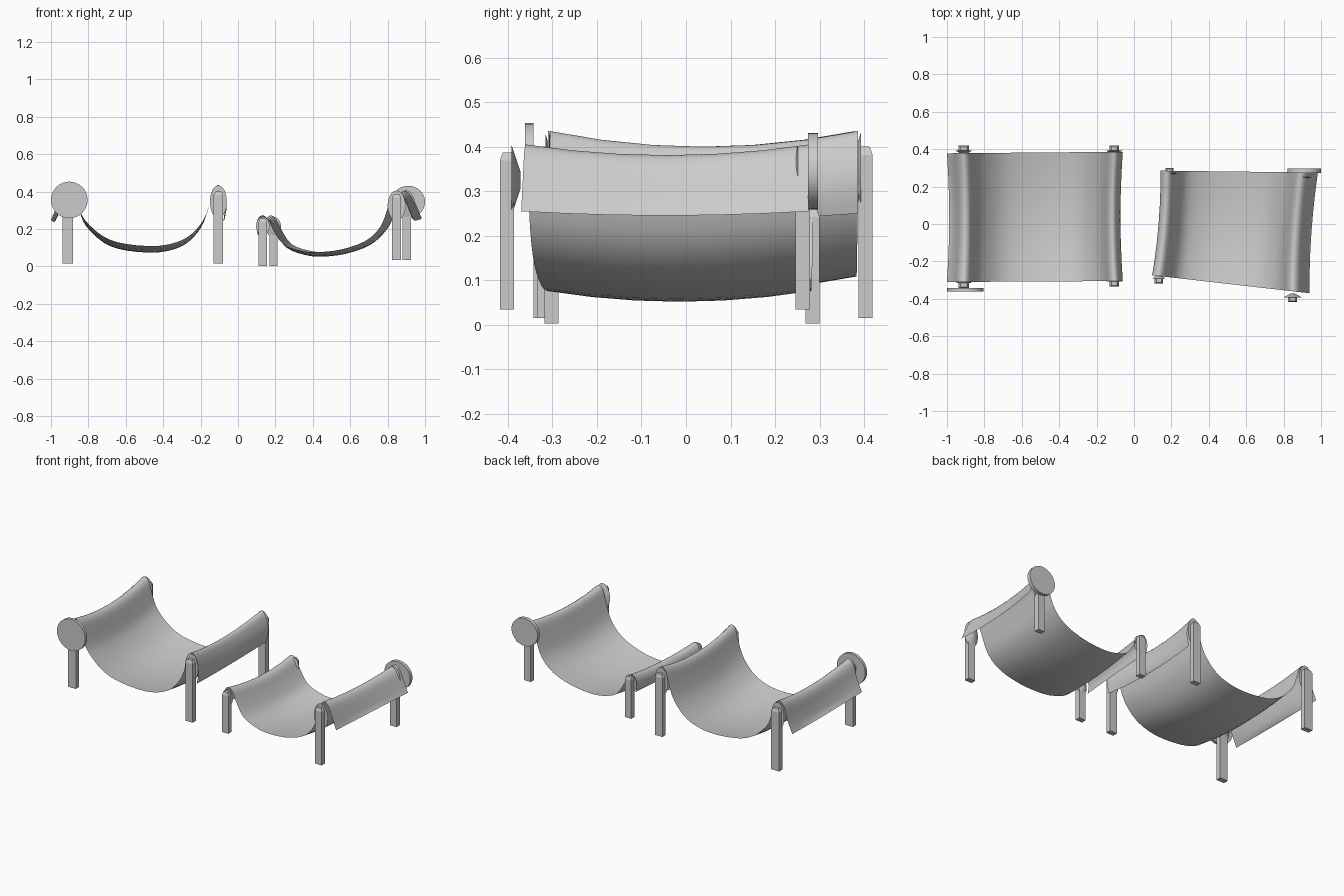
import bpy, bmesh, math
from mathutils import Matrix, Vector

if "Cube" in bpy.data.objects:
    bpy.data.objects.remove(bpy.data.objects["Cube"])


def finish(bm, name, smooth=True):
    bmesh.ops.recalc_face_normals(bm, faces=bm.faces)
    me = bpy.data.meshes.new(name)
    bm.to_mesh(me)
    bm.free()
    ob = bpy.data.objects.new(name, me)
    bpy.context.collection.objects.link(ob)
    if smooth:
        bpy.ops.object.select_all(action='DESELECT')
        ob.select_set(True)
        bpy.context.view_layer.objects.active = ob
        bpy.ops.object.shade_smooth_by_angle(angle=math.radians(40))
    return ob


def spline(pts, steps=3):
    """Catmull-Rom samples through the profile points."""
    p = [Vector(q) for q in pts]
    p = [2 * p[0] - p[1]] + p + [2 * p[-1] - p[-2]]
    out = []
    for i in range(1, len(p) - 2):
        a, b, c, d = p[i - 1:i + 3]
        for k in range(steps):
            t = k / steps
            out.append(0.5 * (2 * b + (c - a) * t + (2 * a - 5 * b + 4 * c - d) * t**2
                              + (3 * b - a - 3 * c + d) * t**3))
    out.append(p[-2])
    return out


def cloth(name, profile, front, back, shear, sag, rows=6):
    """Sheet swept front to back; front/back give y at the left and right edges."""
    bm = bmesh.new()
    prof = spline(profile)
    x0, x1 = prof[0].x, prof[-1].x
    grid = []
    for j in range(rows + 1):
        t = j / rows
        dip = 1 - (2 * t - 1)**2
        row = []
        for p in prof:
            u = (p.x - x0) / (x1 - x0)
            ya = front[0] + (front[1] - front[0]) * u
            yb = back[0] + (back[1] - back[0]) * u
            # outer hems sag less than the ridges and pull in a little
            hem = 0.4 if p in (prof[0], prof[-1]) else 1.0
            x = p.x + shear * t + 0.012 * dip * (1 - 2 * u)
            row.append(bm.verts.new((x, ya + (yb - ya) * t, p.y - sag * dip * hem)))
        grid.append(row)
    for r, s in zip(grid, grid[1:]):
        for i in range(len(r) - 1):
            bm.faces.new((r[i], r[i + 1], s[i + 1], s[i]))
    return finish(bm, name)


def post(name, x, y, z0, z1, w=0.05, d=0.032):
    """Square post with a chamfered top."""
    bm = bmesh.new()
    rings = []
    for z, k in ((z0, 1), (z1 - 0.018, 1), (z1, 0.6)):
        rings.append([bm.verts.new((x + sx * w / 2 * k, y + sy * d / 2 * k, z))
                      for sx, sy in ((-1, -1), (1, -1), (1, 1), (-1, 1))])
    for a, b in zip(rings, rings[1:]):
        for i in range(4):
            bm.faces.new((a[i], a[(i + 1) % 4], b[(i + 1) % 4], b[i]))
    bm.faces.new(rings[0])
    bm.faces.new(rings[-1])
    return finish(bm, name, False)


def disc(name, x, y, z, rx, rz, depth, inner=1.0, facing=1):
    """Round plate facing along y; inner < 1 tapers it toward +y * facing."""
    bm = bmesh.new()
    m = (Matrix.Translation((x, y, z)) @ Matrix.Diagonal((rx, 1, rz, 1))
         @ Matrix.Rotation(-facing * math.pi / 2, 4, 'X'))
    bmesh.ops.create_cone(bm, cap_ends=True, segments=32, radius1=1,
                          radius2=inner, depth=depth, matrix=m)
    return finish(bm, name)


# hanging cloths
large = [(-1.0, .25), (-.965, .33), (-.94, .41), (-.91, .435), (-.88, .41), (-.855, .33),
         (-.82, .25), (-.72, .16), (-.6, .12), (-.42, .11), (-.28, .15), (-.19, .24),
         (-.15, .34), (-.13, .41), (-.105, .435), (-.08, .41), (-.06, .33), (-.072, .25)]
small = [(.105, .17), (.097, .22), (.11, .26), (.135, .272), (.16, .25), (.185, .2),
         (.24, .12), (.33, .085), (.42, .076), (.55, .09), (.68, .135), (.76, .21),
         (.80, .31), (.825, .385), (.85, .405), (.88, .385), (.91, .32), (.938, .255)]
cloth("large_cloth", large, (-.31, -.305), (.378, .386), 0.0, 0.035)
cloth("small_cloth", small, (-.275, -.37), (.285, .275), 0.045, 0.024)

# posts: x, y, bottom, top, width, then end cap z, half width, half height
posts = [
    (-.91, -.326, .015, .40, .055, .345, .045, .085),
    (-.91, .403, .015, .40, .055, .345, .045, .085),
    (-.105, -.318, .015, .40, .05, .345, .045, .088),
    (-.105, .403, .015, .40, .05, .345, .045, .088),
    (.133, -.302, .003, .255, .045, .215, .036, .05),
    (.19, .284, .003, .26, .042, .21, .04, .055),
    (.848, -.402, .035, .387, .048, .325, .048, .08),
    (.902, .262, .035, .39, .045, .325, .045, .08),
]
for i, (x, y, z0, z1, w, cz, rx, rz) in enumerate(posts):
    post(f"post_{i + 1}", x, y, z0, z1, w)
    # tapered cap closing the cloth ridge next to the post
    s = 1 if y < 0 else -1
    disc(f"ridge_cap_{i + 1}", x, y + s * .02, cz, rx, rz, .02, .25, s)

# large round end plates
disc("front_round_plate", -.902, -.352, .355, .098, .098, .018)
disc("back_round_plate", .91, .285, .345, .09, .086, .022)
